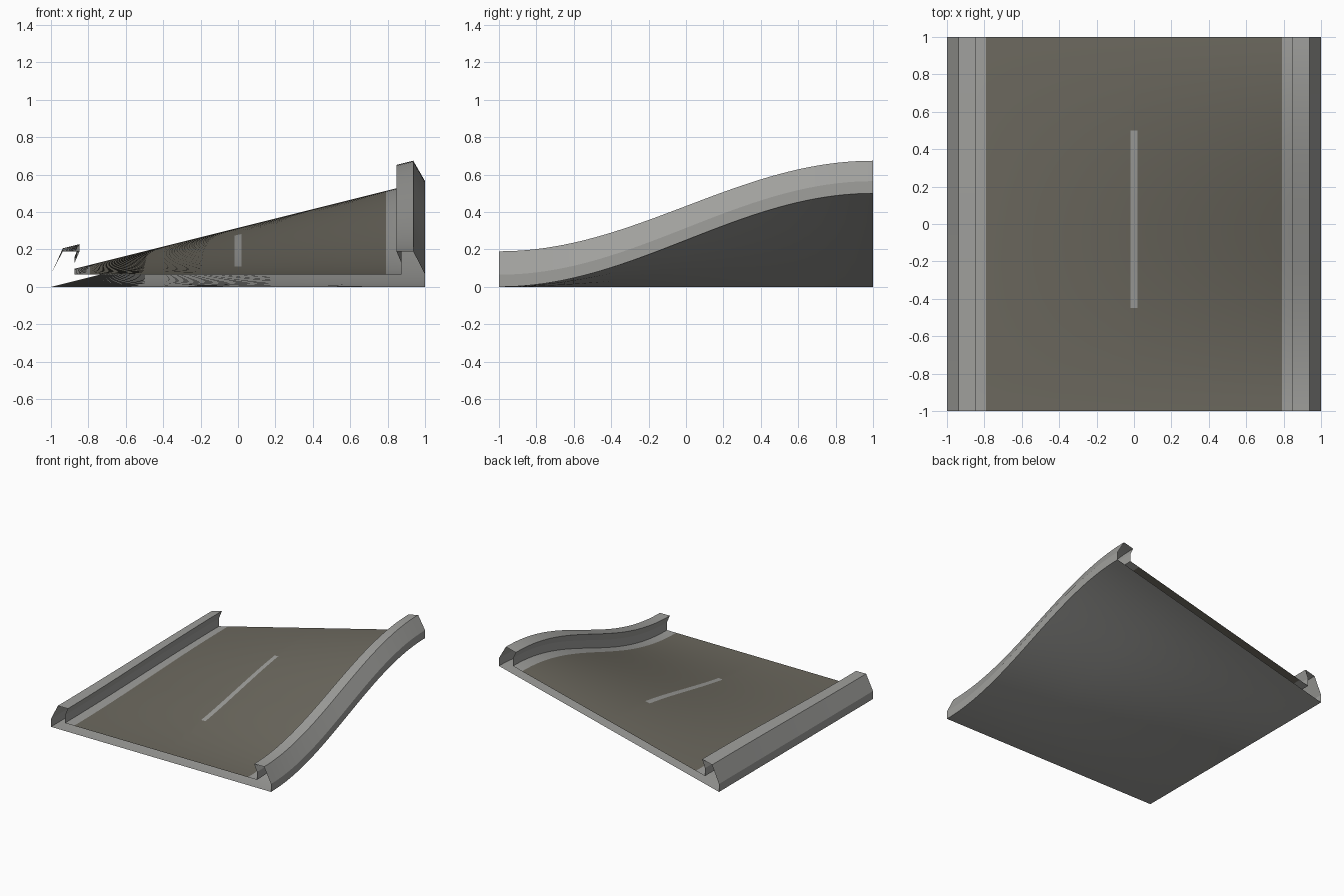
import bpy, bmesh, math

if "Cube" in bpy.data.objects:
    bpy.data.objects.remove(bpy.data.objects["Cube"])


def material(name, rgb):
    m = bpy.data.materials.new(name)
    m.diffuse_color = (*rgb, 1)
    m.use_nodes = True
    m.node_tree.nodes["Principled BSDF"].inputs["Base Color"].default_value = m.diffuse_color
    return m


concrete = material("light grey concrete", (0.35, 0.35, 0.335))
asphalt = material("warm grey asphalt", (0.15, 0.14, 0.113))

N = 40  # steps along the track


def lift(x, y):
    # the right side eases up by 0.5, the left side stays flat
    return 0.25 * (1 + math.sin(y * math.pi / 2)) * (x + 1) / 2


# right half of the cross-section: underside, barrier, kerb, road, line
half = [(0.4, 0), (1, 0), (1, 0.065), (0.937, 0.19), (0.847, 0.19),
        (0.873, 0.13), (0.873, 0.065), (0.79, 0.065), (0.4, 0.065), (0.02, 0.065)]
profile = half + [(-x, z) for x, z in reversed(half)]

# sweep the section from front to back, ends left open
bm = bmesh.new()
rows = []
for j in range(N + 1):
    y = -1 + 2 * j / N
    rows.append([bm.verts.new((x, y, z + lift(x, y))) for x, z in profile])

count = len(profile)
for j in range(N):
    y = -1 + 2 * (j + 0.5) / N
    for i in range(count):
        k = (i + 1) % count
        f = bm.faces.new((rows[j][i], rows[j + 1][i], rows[j + 1][k], rows[j][k]))
        (xa, za), (xb, zb) = profile[i], profile[k]
        xm = abs(xa + xb) / 2
        on_road = za == zb == 0.065 and xm < 0.79
        on_line = xm < 0.02 and -0.45 < y < 0.5
        f.material_index = 1 if on_road and not on_line else 0

mesh = bpy.data.meshes.new("banked_road_tile")
bm.to_mesh(mesh)
bm.free()
mesh.materials.append(concrete)
mesh.materials.append(asphalt)
road = bpy.data.objects.new("banked_road_tile", mesh)
bpy.context.collection.objects.link(road)

# smooth along the ramp, sharp at the barrier edges
bpy.context.view_layer.objects.active = road
road.select_set(True)
bpy.ops.object.shade_smooth_by_angle(angle=math.radians(20))
